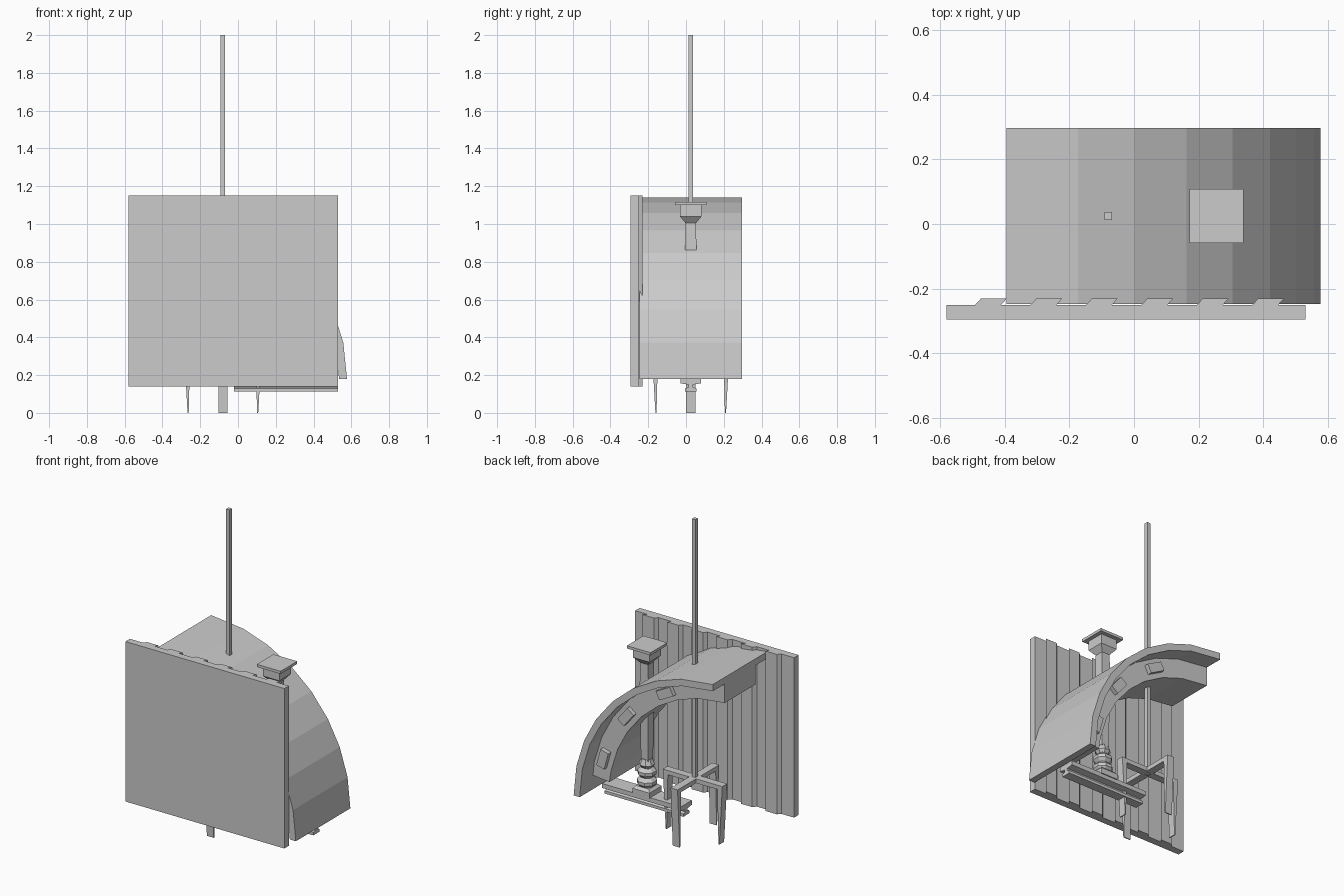
import bpy, bmesh, math
from mathutils import Matrix, Vector

if "Cube" in bpy.data.objects:
    bpy.data.objects.remove(bpy.data.objects["Cube"])


def finish(name, bm):
    bmesh.ops.recalc_face_normals(bm, faces=bm.faces)
    me = bpy.data.meshes.new(name)
    bm.to_mesh(me)
    bm.free()
    ob = bpy.data.objects.new(name, me)
    bpy.context.collection.objects.link(ob)
    return ob


def prism(name, pts, a, b, axis):
    """Extrude a 2D profile from a to b along the given axis."""
    place = {'x': lambda u, v, w: (w, u, v),
             'y': lambda u, v, w: (u, w, v),
             'z': lambda u, v, w: (u, v, w)}[axis]
    bm = bmesh.new()
    lo = [bm.verts.new(place(u, v, a)) for u, v in pts]
    hi = [bm.verts.new(place(u, v, b)) for u, v in pts]
    bm.faces.new(lo)
    bm.faces.new(hi)
    n = len(pts)
    for i in range(n):
        j = (i + 1) % n
        bm.faces.new((lo[i], lo[j], hi[j], hi[i]))
    return finish(name, bm)


def box(name, x0, x1, y0, y1, z0, z1):
    return prism(name, [(x0, y0), (x1, y0), (x1, y1), (x0, y1)], z0, z1, 'z')


def stack(name, cx, cy, sides, profile):
    """Faceted column through (half width, z) rings."""
    bm = bmesh.new()
    k = 1 / math.cos(math.pi / sides)
    rings = []
    for r, z in profile:
        rings.append([bm.verts.new((cx + r * k * math.cos(2 * math.pi * (i + .5) / sides),
                                    cy + r * k * math.sin(2 * math.pi * (i + .5) / sides), z))
                      for i in range(sides)])
    for lo, hi in zip(rings, rings[1:]):
        for i in range(sides):
            j = (i + 1) % sides
            bm.faces.new((lo[i], lo[j], hi[j], hi[i]))
    bm.faces.new(rings[0])
    bm.faces.new(rings[-1])
    return finish(name, bm)


CY = 0.025

# Wall panel with slanted vertical ribs on its back
box("wall_panel", -.58, .53, -.295, -.25, .14, 1.15)
for i in range(6):
    x = -.493 + i * .1715
    prism(f"wall_rib_{i+1}", [(x, -.252), (x + .02, -.23), (x + .1, -.23), (x + .08, -.252)],
          .14, 1.15, 'z')

# Quarter arch: thin outer shell and a narrower inner band
AX, AZ = -.395, .18
ANG = [0, 13.2, 24, 35, 46, 57, 67.5, 78.5, 90]


def arc_pt(deg, r):
    a = math.radians(deg)
    return AX + r * math.sin(a), AZ + (r - .012) * math.cos(a)


def arch(name, r_out, r_in, y0, y1, angles):
    pts = [arc_pt(a, r_out) for a in angles] + [arc_pt(a, r_in) for a in reversed(angles)]
    return prism(name, pts, y0, y1, 'y')


arch("arch_shell", .972, .93, -.247, .297, ANG)
arch("arch_inner_band", .932, .81, -.13, .178, ANG[:-1] + [84])

# Blocks fixed to both sides of the inner band
for side, y in (("back", .185), ("front", -.137)):
    for i, deg in enumerate((27.6, 51, 74.5)):
        x, z = arc_pt(deg, .868)
        ob = box(f"arch_block_{side}_{i+1}", -.055, .055, -.02, .02, -.028, .028)
        ob.data.transform(Matrix.Translation((x, y, z)) @ Matrix.Rotation(math.radians(deg), 4, 'Y'))

# Mast and its four-legged stand
MX = -.08
box("mast", MX - .012, MX + .012, CY - .012, CY + .012, .34, 2.0)
for i in range(4):
    m = Matrix.Translation((MX, CY, 0)) @ Matrix.Rotation(i * math.pi / 2, 4, 'Z')
    arm = box(f"stand_arm_{i+1}", 0, .205, -.024, .024, .345, .372)
    leg = prism(f"stand_leg_{i+1}", [(.181, 0), (.187, 0), (.208, .372), (.172, .372)],
                -.024, .024, 'y')
    for ob in (arm, leg):
        ob.data.transform(m)

# Floor beam with I-shaped section
half = [(.03, .112), (.03, .13), (.012, .136), (.012, .15), (.054, .156), (.054, .184)]
prism("floor_beam", [(CY + y, z) for y, z in half] + [(CY - y, z) for y, z in reversed(half)],
      -.02, .53, 'x')

# Column with foot, ringed collar, flared head and cap plate
PX = .255
stack("column_foot", PX, CY, 4, [(.06, .18), (.06, .215), (.045, .23)])
stack("column_collar", PX, CY, 8, [(.035, .22), (.055, .245), (.055, .265), (.035, .285),
                                   (.052, .305), (.052, .325), (.03, .345), (.044, .365), (.03, .4)])
stack("column_shaft", PX, CY, 4, [(.024, .3), (.03, .87), (.028, 1.01)])
stack("column_head", PX, CY, 4, [(.028, 1.005), (.057, 1.04), (.057, 1.1)])
stack("column_cap", PX, CY, 4, [(.083, 1.1), (.083, 1.117)])
